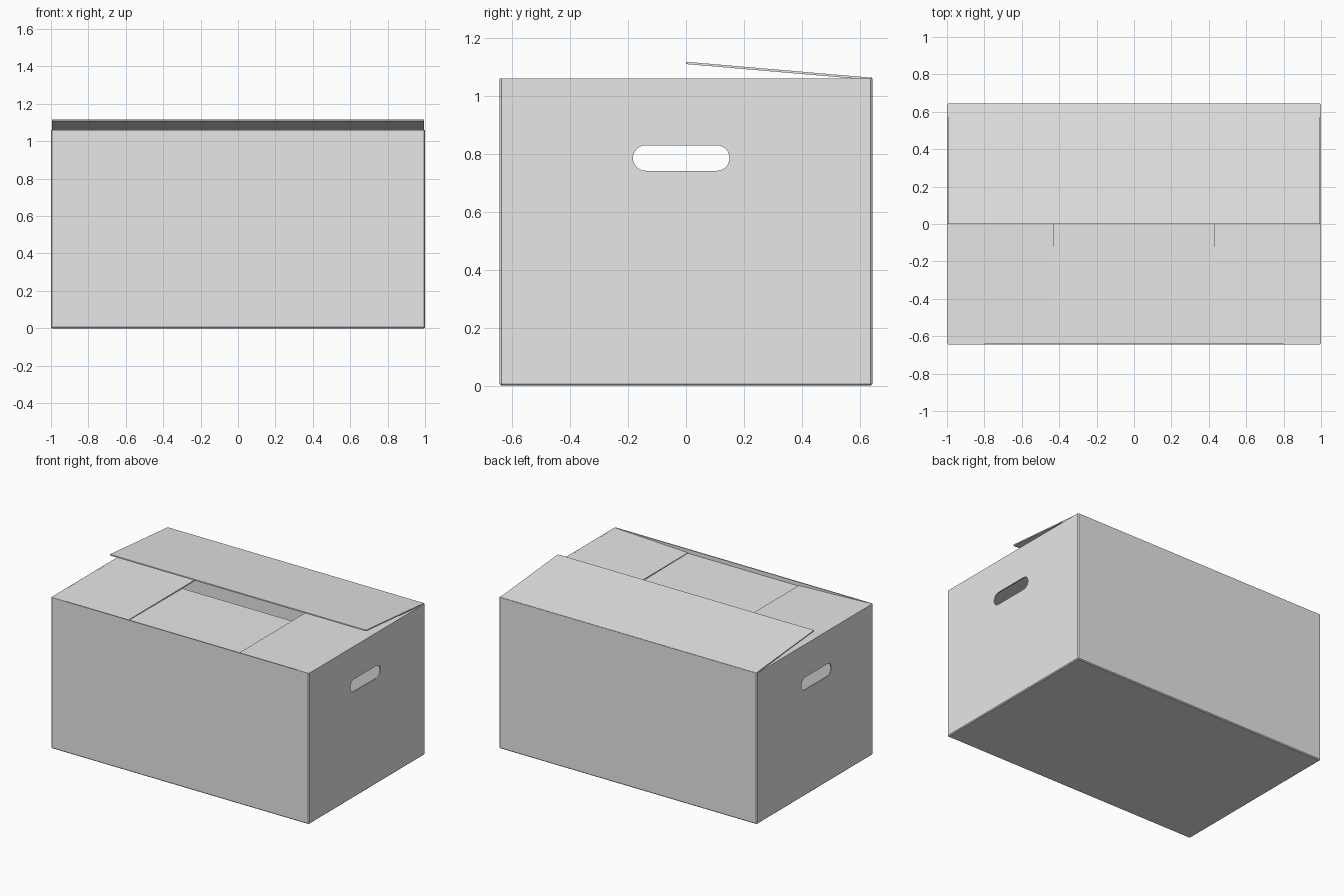
import bpy, bmesh, math

if "Cube" in bpy.data.objects:
    bpy.data.objects.remove(bpy.data.objects["Cube"])

W, D, H = 1.0, 0.643, 1.06      # half width, half depth, wall height
T = 0.008                       # board thickness

board = bpy.data.materials.new("plain board grey")
board.diffuse_color = (0.8, 0.8, 0.8, 1)
board.use_nodes = True
board.node_tree.nodes["Principled BSDF"].inputs["Base Color"].default_value = board.diffuse_color


def make_object(name, bm):
    bmesh.ops.recalc_face_normals(bm, faces=bm.faces[:])
    mesh = bpy.data.meshes.new(name)
    bm.to_mesh(mesh)
    bm.free()
    mesh.materials.append(board)
    obj = bpy.data.objects.new(name, mesh)
    bpy.context.collection.objects.link(obj)
    return obj


def thicken(obj, offset):
    mod = obj.modifiers.new("thickness", 'SOLIDIFY')
    mod.thickness = T
    mod.offset = offset
    mod.use_even_offset = True


# Open carton: walls and floor, with slightly crushed fold edges
bm = bmesh.new()
bmesh.ops.create_cube(bm, size=1)
for v in bm.verts:
    v.co = (v.co.x * 2 * W, v.co.y * 2 * D, (v.co.z + 0.5) * H)
folds = [e for e in bm.edges if min(v.co.z for v in e.verts) < 0.01]
bmesh.ops.bevel(bm, geom=folds, offset=0.006, segments=1, affect='EDGES')
top = [f for f in bm.faces if f.normal.z > 0.9]
bmesh.ops.delete(bm, geom=top, context='FACES_ONLY')
carton = make_object("carton_walls", bm)
thicken(carton, -1)

# Cutter for the two hand holes: a stadium profile pushed through both ends
bm = bmesh.new()
r, zc, n = 0.044, 0.785, 12
profile = []
for yc, start in ((0.15 - r, -90), (-0.183 + r, 90)):
    for i in range(n + 1):
        a = math.radians(start + 180 * i / n)
        profile.append((yc + r * math.cos(a), zc + r * math.sin(a)))
face = bm.faces.new([bm.verts.new((-1.2, y, z)) for y, z in profile])
ext = bmesh.ops.extrude_face_region(bm, geom=[face])
for v in ext["geom"]:
    if isinstance(v, bmesh.types.BMVert):
        v.co.x = 1.2
cutter = make_object("hand_hole_cutter", bm)
cutter.hide_render = True
cutter.hide_set(True)
cut = carton.modifiers.new("hand holes", 'BOOLEAN')
cut.operation = 'DIFFERENCE'
cut.solver = 'EXACT'
cut.object = cutter


def flap(name, corners):
    bm = bmesh.new()
    bm.faces.new([bm.verts.new(c) for c in corners])
    thicken(make_object(name, bm), 0)


# End flaps, sagging slightly inward
iy = D - T
for side, name in ((-1, "left_flap"), (1, "right_flap")):
    x0, x1 = side * (W - 0.004), side * 0.43
    flap(name, [(x0, -iy, H - 0.004), (x1, -iy, H - 0.027),
                (x1, iy, H - 0.027), (x0, iy, H - 0.004)])

# Front flap, tucked below the end flaps
flap("front_flap", [(-W + T, -iy, H - 0.031), (W - T, -iy, H - 0.031),
                    (W - T, 0, H - 0.036), (-W + T, 0, H - 0.036)])

# Back flap, left slightly raised
flap("back_flap", [(-W + 0.006, D - 0.002, H - 0.002), (W - 0.006, D - 0.002, H - 0.002),
                   (W - 0.006, 0, H + 0.053), (-W + 0.006, 0, H + 0.053)])
